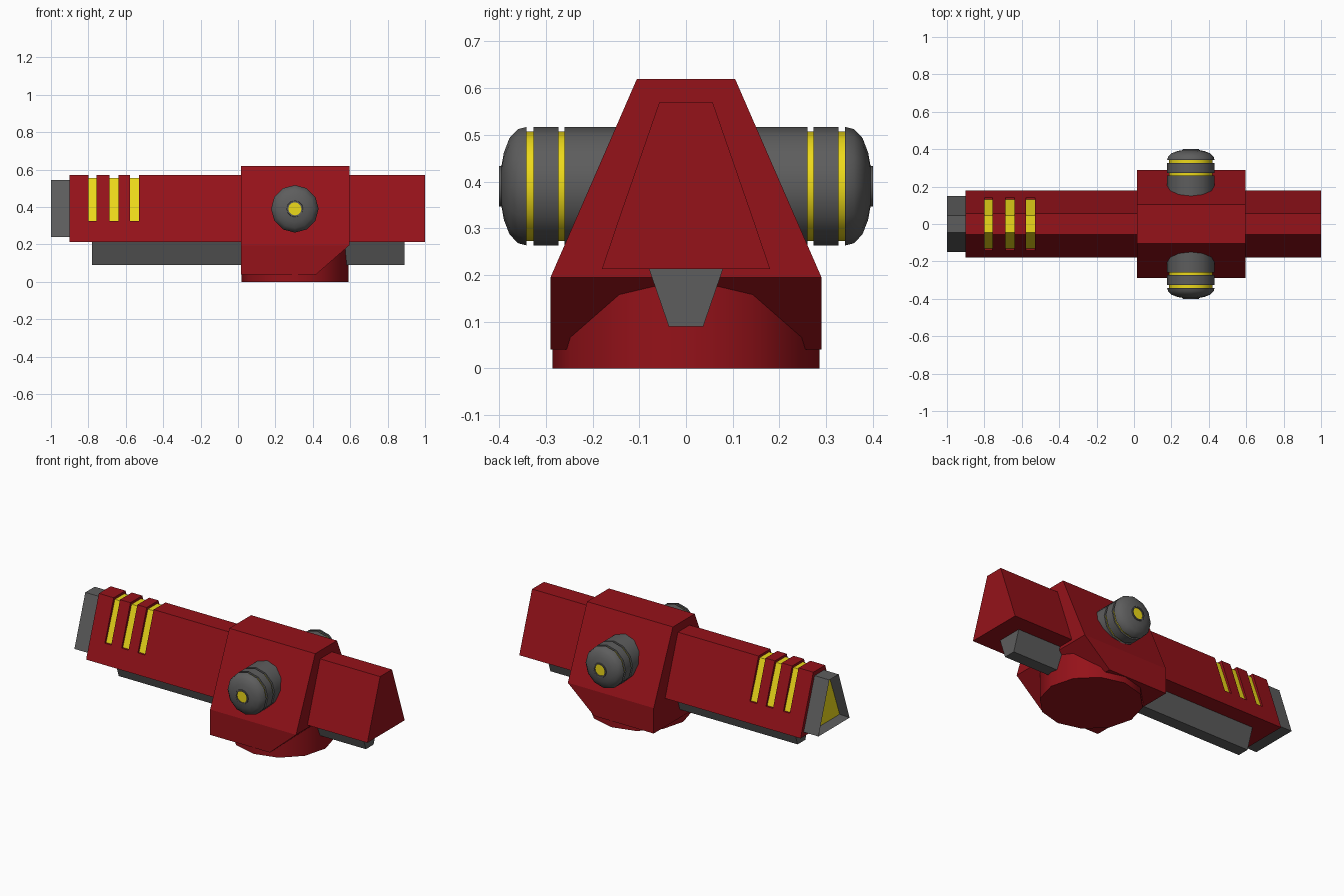
import bpy, bmesh, math
from mathutils import Vector

if "Cube" in bpy.data.objects:
    bpy.data.objects.remove(bpy.data.objects["Cube"])


def material(name, color):
    m = bpy.data.materials.new(name)
    m.diffuse_color = (*color, 1)
    m.use_nodes = True
    m.node_tree.nodes["Principled BSDF"].inputs["Base Color"].default_value = m.diffuse_color
    return m


RED = material("red", (0.30, 0.006, 0.010))
GREY = material("dark_grey", (0.11, 0.11, 0.11))
YELLOW = material("yellow", (0.85, 0.70, 0.01))


def finish(bm, name, mats, smooth=None):
    bmesh.ops.recalc_face_normals(bm, faces=bm.faces[:])
    me = bpy.data.meshes.new(name)
    bm.to_mesh(me)
    bm.free()
    for m in mats:
        me.materials.append(m)
    ob = bpy.data.objects.new(name, me)
    bpy.context.collection.objects.link(ob)
    if smooth:
        bpy.ops.object.select_all(action='DESELECT')
        ob.select_set(True)
        bpy.context.view_layer.objects.active = ob
        bpy.ops.object.shade_smooth_by_angle(angle=math.radians(smooth))
    return ob


def prism(half, xs):
    """Sweep a symmetric section, given as (half width, z) from bottom to top, through x stations."""
    pts = half + [(-y, z) for y, z in reversed(half)]
    bm = bmesh.new()
    rings = [[bm.verts.new((x, y, z)) for y, z in pts] for x in xs]
    n = len(pts)
    for a, b in zip(rings, rings[1:]):
        for i in range(n):
            j = (i + 1) % n
            bm.faces.new((a[i], a[j], b[j], b[i]))
    bm.faces.new(rings[0])
    bm.faces.new(rings[-1])
    return bm


# Long tapered barrel with three recessed yellow bands
slots = [(-0.80, -0.757), (-0.687, -0.64), (-0.577, -0.53)]
stations = [-0.90] + [x for s in slots for x in s] + [1.0]
bm = prism([(0.18, 0.213), (0.142, 0.325), (0.057, 0.57)], stations)
bm.normal_update()
for x0, x1 in slots:
    band = []
    for f in bm.faces:
        c = f.calc_center_median()
        if x0 < c.x < x1 and c.z > 0.4:
            band.append(f)
    new = bmesh.ops.extrude_face_region(bm, geom=band)["geom"]
    bmesh.ops.delete(bm, geom=[f for f in band if f.is_valid], context='FACES')
    for g in new:
        if isinstance(g, bmesh.types.BMVert):
            g.co.y -= math.copysign(0.012, g.co.y)
            if g.co.z > 0.5:
                g.co.z -= 0.014
        elif isinstance(g, bmesh.types.BMFace):
            g.material_index = 1
finish(bm, "barrel", [RED, YELLOW])

# Grey rail under the barrel
finish(prism([(0.037, 0.09), (0.08, 0.215)], [-0.78, 0.89]), "under_rail", [GREY])

# Rear nozzle with recessed yellow panel
bm = prism([(0.15, 0.24), (0.045, 0.545)], [-1.0, -0.90])
end = min(bm.faces, key=lambda f: f.calc_center_median().x)
bmesh.ops.recalc_face_normals(bm, faces=bm.faces[:])
bmesh.ops.inset_region(bm, faces=[end], thickness=0.03)
end.material_index = 1
bmesh.ops.translate(bm, verts=end.verts[:], vec=(0.05, 0, 0))
finish(bm, "rear_nozzle", [GREY, YELLOW])

# Central housing, lower front corner cut off at a slant
bm = prism([(0.29, 0.04), (0.29, 0.195), (0.105, 0.62)], [0.015, 0.595])
cut = bmesh.ops.bisect_plane(bm, geom=bm.verts[:] + bm.edges[:] + bm.faces[:],
                             plane_co=Vector((0.595, 0, 0.1949)),
                             plane_no=Vector((0.155, 0, -0.177)), clear_outer=True)
bmesh.ops.holes_fill(bm, edges=[e for e in bm.edges if e.is_boundary], sides=0)
finish(bm, "housing", [RED])

# Twelve-sided swivel base
bm = bmesh.new()
bmesh.ops.create_cone(bm, cap_ends=True, segments=12, radius1=0.286, radius2=0.286, depth=0.19)
bmesh.ops.translate(bm, verts=bm.verts[:], vec=(0.305, 0, 0.095))
finish(bm, "swivel_base", [RED], 40)

# Side pods: turned profile (distance from centre, radius, 1 = yellow segment after this point)
pod = [(0.12, 0.127, 0), (0.26, 0.127, 0), (0.26, 0.117, 1), (0.273, 0.117, 0),
       (0.273, 0.127, 0), (0.327, 0.127, 0), (0.327, 0.117, 1), (0.341, 0.117, 0),
       (0.341, 0.127, 0), (0.36, 0.122, 0), (0.378, 0.103, 0), (0.39, 0.072, 0),
       (0.395, 0.044, 0), (0.40, 0.043, 0), (0.40, 0.035, 0), (0.393, 0.035, 1)]
for side, label in ((-1, "front_pod"), (1, "back_pod")):
    bm = bmesh.new()
    rings = []
    for d, r, _ in pod:
        rings.append([bm.verts.new((0.304 + r * math.cos(k * math.pi / 6), side * d,
                                    0.39 + r * math.sin(k * math.pi / 6))) for k in range(12)])
    for (a, b), p in zip(zip(rings, rings[1:]), pod):
        for i in range(12):
            j = (i + 1) % 12
            bm.faces.new((a[i], a[j], b[j], b[i])).material_index = p[2]
    bm.faces.new(rings[0])
    bm.faces.new(rings[-1]).material_index = 1
    finish(bm, label, [GREY, YELLOW], 35)
